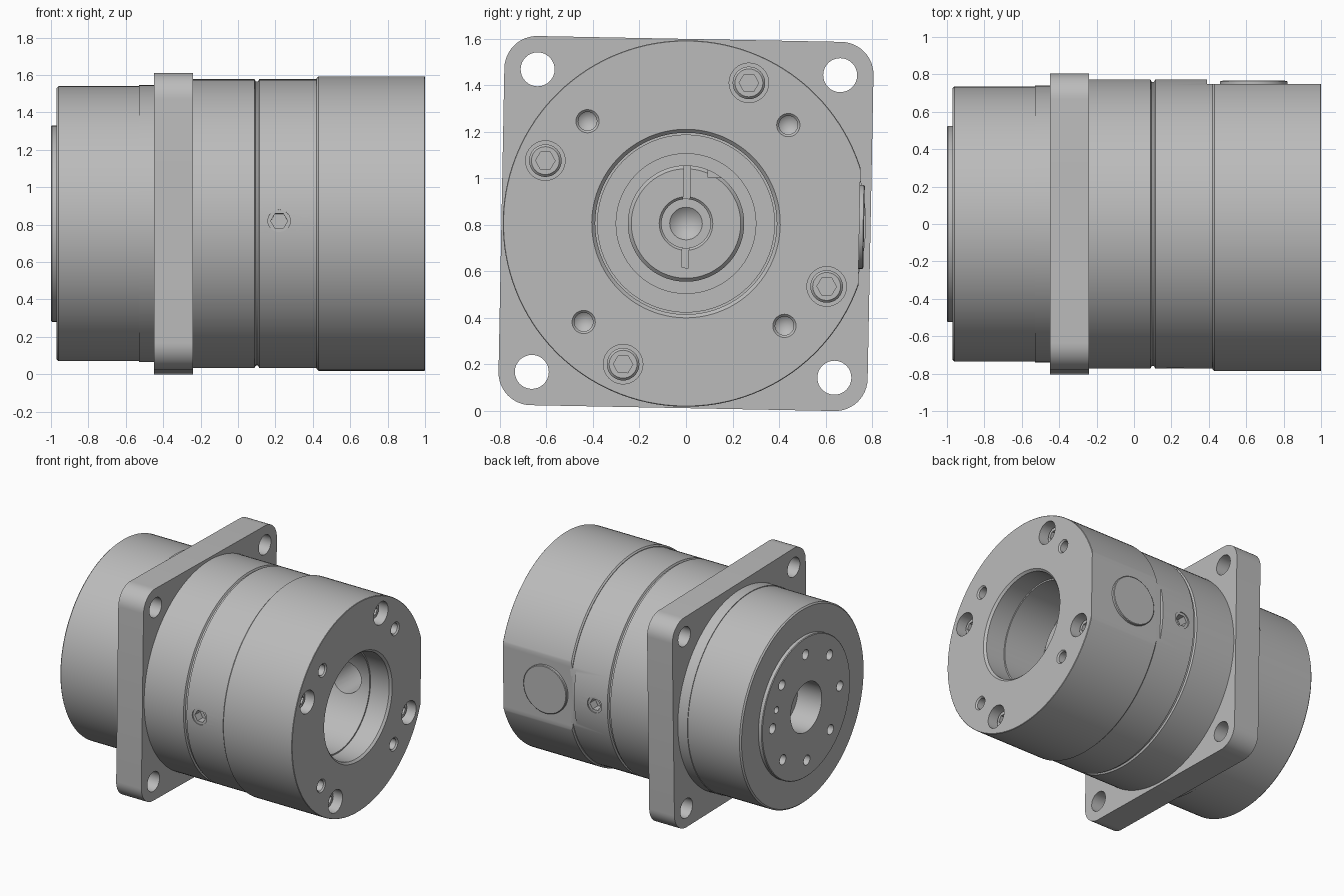
import bpy, bmesh
from math import pi, cos, sin, radians
from mathutils import Matrix, Vector

old = bpy.data.objects.get("Cube")
if old:
    bpy.data.objects.remove(old, do_unlink=True)

metal = bpy.data.materials.new("machined grey")
metal.use_nodes = True
grey = (0.5, 0.5, 0.5, 1)
metal.diffuse_color = grey
metal.node_tree.nodes["Principled BSDF"].inputs["Base Color"].default_value = grey

parts = []


def add_object(name, bm, keep=True):
    bmesh.ops.recalc_face_normals(bm, faces=bm.faces)
    mesh = bpy.data.meshes.new(name)
    bm.to_mesh(mesh)
    bm.free()
    mesh.materials.append(metal)
    ob = bpy.data.objects.new(name, mesh)
    bpy.context.collection.objects.link(ob)
    if keep:
        parts.append(ob)
    return ob


def lathe(name, profile, seg=128, ring=False, place=Matrix(), keep=True):
    """Revolve (x, radius) points about the x axis."""
    bm = bmesh.new()
    rings = []
    for x, r in profile:
        count = seg if r > 0 else 1
        rings.append([bm.verts.new(place @ Vector((x, r * cos(2 * pi * i / seg), r * sin(2 * pi * i / seg))))
                      for i in range(count)])
    pairs = list(zip(rings, rings[1:]))
    if ring:
        pairs.append((rings[-1], rings[0]))
    for a, b in pairs:
        for i in range(seg):
            j = (i + 1) % seg
            quad = [a[i % len(a)], a[j % len(a)], b[j % len(b)], b[i % len(b)]]
            bm.faces.new(list(dict.fromkeys(quad)))
    if not ring:
        for end in (rings[0], rings[-1]):
            if len(end) > 1:
                bm.faces.new(end)
    return add_object(name, bm, keep)


def box(name, low, high, round_x=0, keep=True):
    """Box between two corners, with its lengthwise edges optionally rounded."""
    bm = bmesh.new()
    low, high = Vector(low), Vector(high)
    size = high - low
    bmesh.ops.create_cube(bm, size=1, matrix=Matrix.Translation((low + high) / 2) @ Matrix.Diagonal((*size, 1)))
    if round_x:
        edges = [e for e in bm.edges if abs(e.verts[0].co.x - e.verts[1].co.x) > 0.01]
        bmesh.ops.bevel(bm, geom=edges, offset=round_x, segments=12, profile=0.5, affect='EDGES')
    return add_object(name, bm, keep)


def cut(target, cutter):
    mod = target.modifiers.new("cut", 'BOOLEAN')
    mod.operation = 'DIFFERENCE'
    mod.solver = 'EXACT'
    mod.object = cutter
    bpy.context.view_layer.objects.active = target
    bpy.ops.object.modifier_apply(modifier=mod.name)
    bpy.data.objects.remove(cutter, do_unlink=True)


def drill(target, profile, place=Matrix(), seg=32):
    cut(target, lathe("cutter", profile, seg, place=place, keep=False))


def around(radius, start, count):
    """Placements on a bolt circle."""
    for i in range(count):
        a = radians(start) + 2 * pi * i / count
        yield Matrix.Translation((0, radius * cos(a), radius * sin(a)))


# Output end: housing and drilled rotating disc
lathe("output_housing", [(-.97, .725), (-.96, .735), (-.53, .735), (-.53, .74),
                         (-.3, .74), (-.3, .5), (-.97, .5)], ring=True)
disc = lathe("output_disc", [(-.4, .525), (-.995, .525), (-1, .52)])
drill(disc, [(-1.1, .185), (-.8, .185), (-.8, .1), (-.7, .1)], seg=64)
for spot in around(.4, 0, 8):
    drill(disc, [(-1.1, .037), (-.9, .037), (-.88, 0)], spot)
for spot in around(.37, 19, 1):
    drill(disc, [(-1.1, .025), (-.92, .025)], spot)

# Square mounting flange
flange = box("mounting_flange", (-.45, -.793, -.793), (-.24, .793, .793), round_x=.14)
for spot in around(.65 * 2 ** .5, 45, 4):
    drill(flange, [(-.6, .073), (-.1, .073)], spot)

# Main housing with groove and inner cavity
main = lathe("main_housing", [(-.3, .773), (.088, .773), (.095, .76), (.107, .76), (.114, .773),
                              (.44, .773), (.44, .3), (.25, .3), (.25, 0)])
for side in (90, -90):
    radial = Matrix.Translation((.22, 0, 0)) @ Matrix.Rotation(radians(side), 4, 'Z')
    drill(main, [(.764, .06), (.9, .06)], radial)
    drill(main, [(.70, .045), (.9, .045)], radial, seg=6)

# Motor adapter with stepped bore
adapter = lathe("motor_adapter", [(.42, .777), (.43, .787), (.997, .787), (1, .784), (1, .405),
                                  (.985, .39), (.83, .39), (.83, .38), (.5, .38), (.5, .3), (.42, .3)],
                ring=True)
for body in (main, adapter):
    cut(body, box("cutter", (.39, .745, -.6), (1.2, 1, .6), keep=False))

# Counterbored socket screws and threaded holes on the adapter face
for spot in around(.662, 67, 4):
    drill(adapter, [(.86, .085), (1.1, .085)], spot)
    screw = lathe("face_screw", [(.84, .07), (.93, .07), (.94, .06)], 32, place=spot)
    drill(screw, [(.89, .042), (1.1, .042)], spot, seg=6)
for spot in around(.61, 45, 4):
    drill(adapter, [(.78, 0), (.81, .04), (.99, .04), (1.02, .07)], spot)

# Side access hole and its cover plug
side_axis = Matrix.Translation((.64, 0, 0)) @ Matrix.Rotation(pi / 2, 4, 'Z')
drill(adapter, [(.3, .12), (.9, .12)], side_axis, seg=48)
lathe("access_plug", [(.735, .18), (.761, .18), (.765, .175)], 64, place=side_axis)

# Slotted clamping hub and shaft centre
hub = lathe("clamp_hub", [(.24, .25), (.585, .25), (.6, .235), (.6, .115), (.59, .105), (.24, .105)],
            96, ring=True)
cut(hub, box("cutter", (.4, -.014, -.19), (.7, .014, .3), keep=False))
cut(hub, box("cutter", (.45, .09, .2), (.7, .17, .3), keep=False))
lathe("shaft_centre", [(.24, .11), (.36, .11), (.36, .07), (.3, 0)], 48)

# Set the whole unit on the ground with its slight roll
stand = Matrix.Translation((0, 0, .8055)) @ Matrix.Rotation(radians(-1.1), 4, 'X')
bpy.ops.object.select_all(action='DESELECT')
for ob in parts:
    ob.data.transform(stand)
    ob.select_set(True)
bpy.context.view_layer.objects.active = parts[0]
bpy.ops.object.shade_smooth_by_angle(angle=radians(30))
